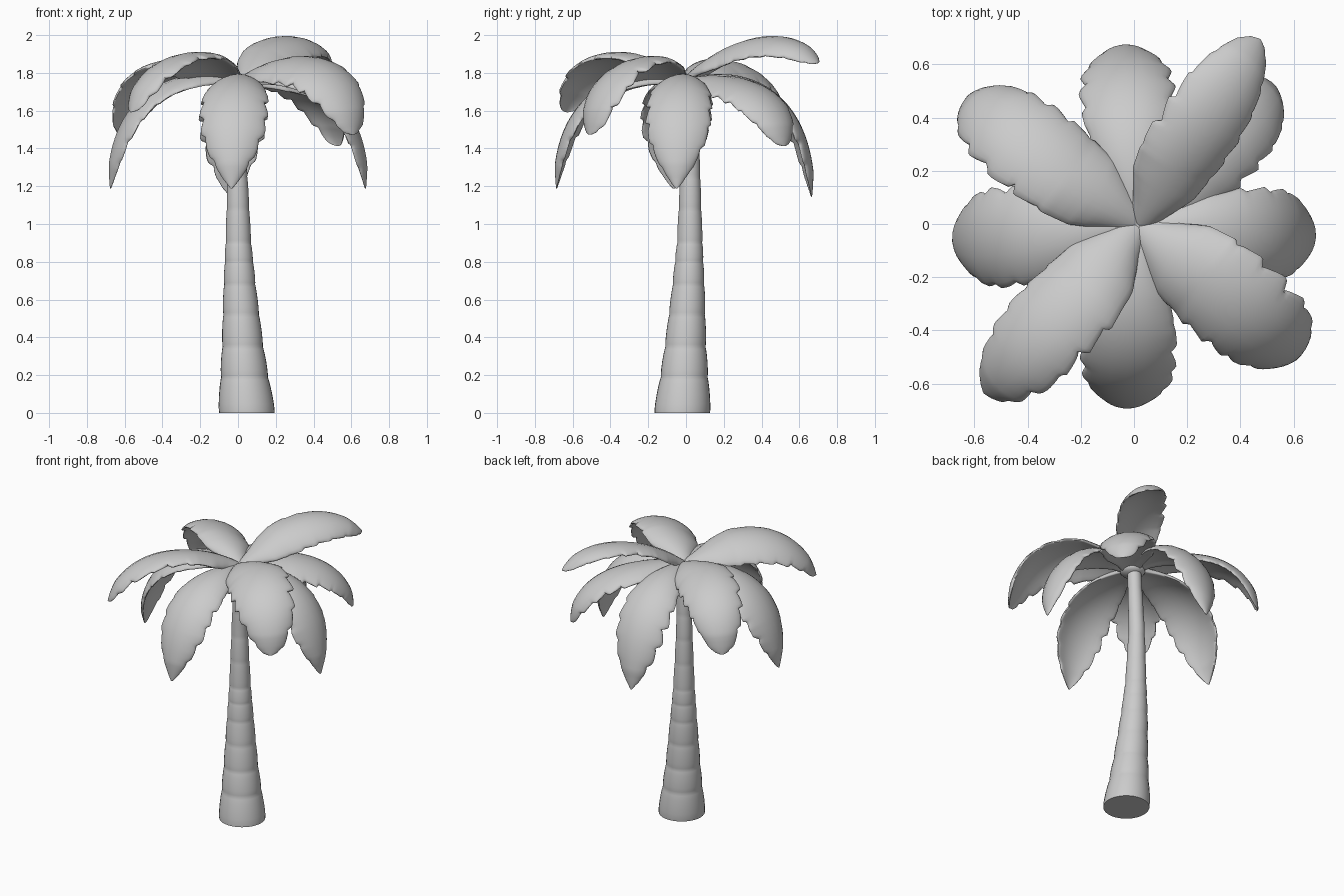
import bpy, math, random
from mathutils import Vector, Quaternion

random.seed(4)
cube = bpy.data.objects.get("Cube")
if cube:
    bpy.data.objects.remove(cube, do_unlink=True)

grey = bpy.data.materials.new("plain grey")
grey.use_nodes = True
GREY = (0.6, 0.6, 0.6, 1)
grey.diffuse_color = GREY
grey.node_tree.nodes["Principled BSDF"].inputs["Base Color"].default_value = GREY


def loft(name, rings, angle):
    """Skin a list of equal point rings and cap both ends."""
    n = len(rings[0])
    faces = [list(range(n))[::-1], [(len(rings) - 1) * n + i for i in range(n)]]
    for r in range(len(rings) - 1):
        for i in range(n):
            j = (i + 1) % n
            faces.append((r * n + i, r * n + j, (r + 1) * n + j, (r + 1) * n + i))
    mesh = bpy.data.meshes.new(name)
    mesh.from_pydata([p for ring in rings for p in ring], [], faces)
    mesh.materials.append(grey)
    mesh.shade_smooth()
    mesh.set_sharp_from_angle(angle=math.radians(angle))
    obj = bpy.data.objects.new(name, mesh)
    bpy.context.collection.objects.link(obj)
    return obj


def table(keys, x):
    """Piecewise linear lookup that returns every column after the first."""
    for a, b in zip(keys, keys[1:]):
        if x <= b[0]:
            f = (x - a[0]) / (b[0] - a[0])
            return [p + (q - p) * f for p, q in zip(a[1:], b[1:])]
    return keys[-1][1:]


# Trunk: height, centre x, centre y, radius
TRUNK = [(0, .047, -.02, .152), (.18, .035, -.01, .129), (.35, .025, -.003, .11),
         (.65, .01, .012, .087), (.9, .002, .02, .068), (1.3, -.003, .023, .051),
         (1.75, .01, .012, .044)]
JOINTS = [0, .19, .35, .52, .68, .8, .9, 1.08, 1.25, 1.42, 1.6, 1.75]
trunk_rings = []
for low, high in zip(JOINTS, JOINTS[1:]):
    for f in (0, .08, .25, .5, .75, .92):
        z = low + (high - low) * f
        cx, cy, radius = table(TRUNK, z)
        radius *= .965 + .045 * math.sin(math.pi * f) ** .6
        trunk_rings.append([(cx + radius * math.cos(math.tau * k / 32),
                             cy + radius * math.sin(math.tau * k / 32), z)
                            for k in range(32)])
loft("trunk", trunk_rings, 45)

# Crown where the fronds meet
bpy.ops.mesh.primitive_uv_sphere_add(segments=24, ring_count=12, radius=1,
                                     location=(.012, .0, 1.735))
crown = bpy.context.object
crown.name = "crown"
crown.scale = (.08, .08, .04)
crown.data.materials.append(grey)
crown.data.shade_smooth()

# Share of full width along a frond
POINTED = [(0, .2), (.1, .36), (.25, .72), (.4, .94), (.55, 1), (.68, .95),
           (.8, .74), (.9, .45), (.97, .17), (1, .03)]
BROAD = [(0, .25), (.1, .45), (.22, .8), (.38, .98), (.55, 1), (.72, .9),
         (.86, .68), (.95, .43), (.985, .25), (1, .06)]
ROWS, SIDES = 72, 24


def teeth(phase, count):
    """Edge factor that swells towards the tip and then cuts back in."""
    depths = [random.uniform(.08, .24) for _ in range(count + 2)]

    def edge(u):
        s = u * count + phase
        f = s % 1
        ramp = f / .86 if f < .86 else (1 - f) / .14
        fade = min(1, max(0, (u - .25) / .25))
        return depths[int(s)] * (1 - ramp ** .5) * fade
    return edge


def frond(name, tip, reach, width, tilt, shape):
    """Sweep a thin arched section along a drooping curve."""
    hub = Vector((.018, -.005, 1.742))
    tip = Vector(tip)
    flat = Vector((tip.x - hub.x, tip.y - hub.y, 0))
    ctrl = [hub] + [Vector((hub.x, hub.y, z)) + flat * r for r, z in reach] + [tip]

    def point(t):
        s = 1 - t
        return (ctrl[0] * s ** 3 + ctrl[1] * 3 * s * s * t
                + ctrl[2] * 3 * s * t * t + ctrl[3] * t ** 3)

    # even spacing along the curve
    fine = [point(i / 400) for i in range(401)]
    dist = [0]
    for a, b in zip(fine, fine[1:]):
        dist.append(dist[-1] + (b - a).length)
    left0 = Vector((-flat.y, flat.x, 0)).normalized()
    notches = [teeth(random.random(), 8), teeth(random.random(), 8)]
    rings, k = [], 0
    for row in range(ROWS + 1):
        u = row / ROWS
        while k < 399 and dist[k + 1] < u * dist[-1]:
            k += 1
        along = (fine[k + 1] - fine[k]).normalized()
        roll = Quaternion(along, -tilt * min(1, u * 3) * (1 - .4 * u))
        left = roll @ left0
        up = along.cross(left)
        half = width * table(shape, u)[0]
        thick = .024 * (1 - .3 * u) * min(1, (1.02 - u) * 7)
        ring = []
        for i in range(SIDES):
            a = math.tau * i / SIDES
            c, s = math.cos(a), math.sin(a)
            v = math.copysign(abs(c) ** .8, c)
            # notches only bite near the rim
            v *= 1 - notches[c < 0](u) * abs(v) ** 5
            lift = thick * math.copysign(abs(s) ** .8, s) - .3 * half * v * v
            ring.append(fine[k] + left * half * v + up * lift)
        rings.append(ring)
    return loft(name, rings, 60)


# Four low hanging fronds
DROOP = [(.45, 1.84), (1, 1.71)]
frond("back_frond", (-.04, .665, 1.14), DROOP, .185, 0, POINTED)
frond("left_frond", (.675, -.05, 1.185), DROOP, .18, 0, POINTED)
frond("front_frond", (-.035, -.685, 1.185), DROOP, .185, 0, POINTED)
frond("right_frond", (-.675, -.065, 1.185), DROOP, .195, 0, POINTED)

# Diagonal fronds, each rolled the same way
frond("back_left_high_frond", (.475, .695, 1.85), [(.3, 1.97), (.75, 2.06)], .165, -.35, BROAD)
frond("back_left_low_frond", (.53, .52, 1.41), [(.45, 1.81), (.95, 1.72)], .185, -.15, BROAD)
frond("front_left_frond", (.61, -.51, 1.47), [(.4, 1.95), (.95, 1.88)], .205, -.35, BROAD)
frond("front_right_frond", (-.565, -.635, 1.59), [(.35, 1.95), (.85, 1.94)], .185, -.35, BROAD)
frond("back_right_frond", (-.62, .485, 1.47), [(.4, 1.93), (.95, 1.86)], .19, -.35, BROAD)
